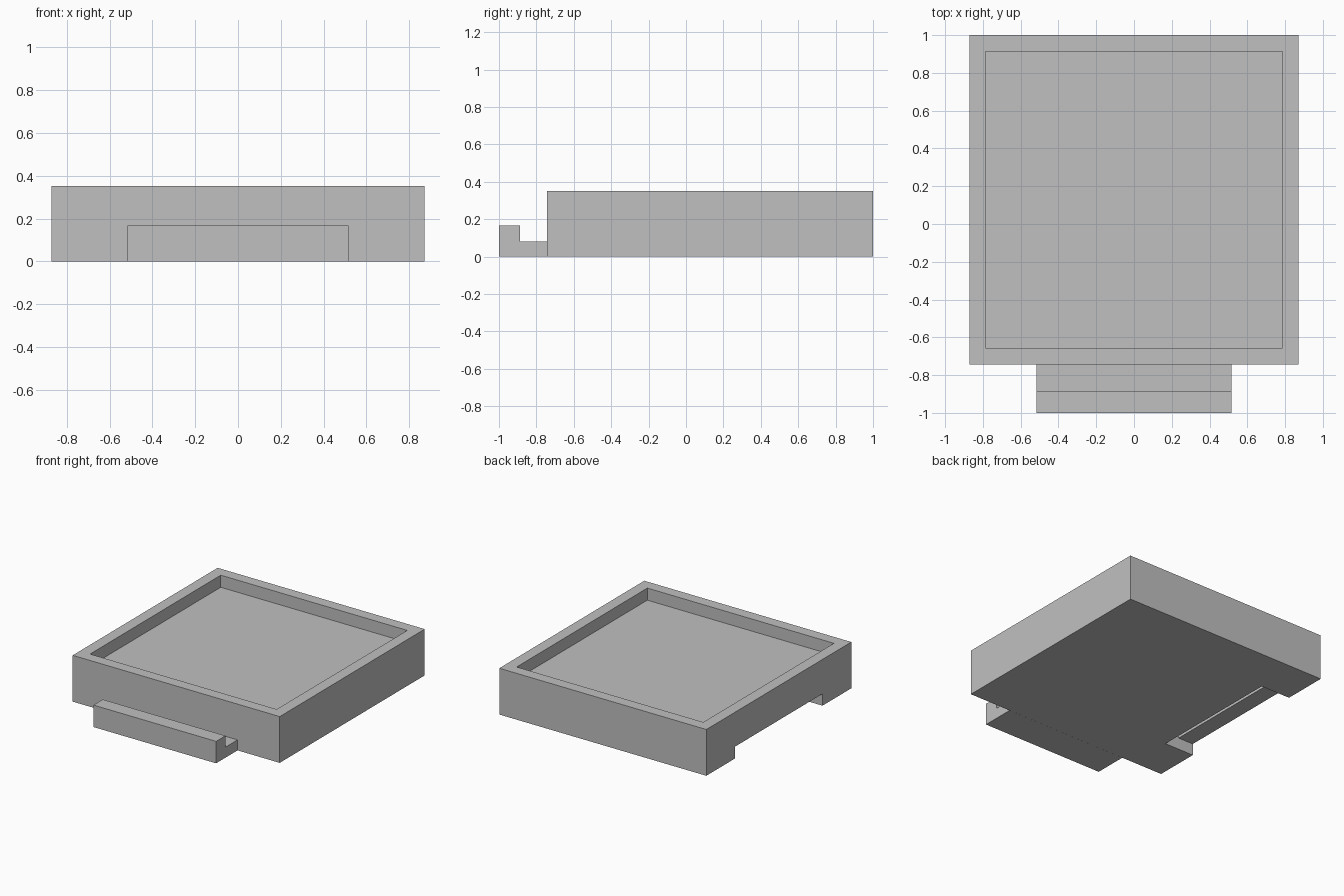
import bpy
import bmesh

if "Cube" in bpy.data.objects:
    bpy.data.objects.remove(bpy.data.objects["Cube"], do_unlink=True)

grey = bpy.data.materials.new("plain grey")
grey.use_nodes = True
colour = (0.53, 0.53, 0.53, 1)
grey.diffuse_color = colour
grey.node_tree.nodes["Principled BSDF"].inputs["Base Color"].default_value = colour

HALF = 0.871            # half width of the square tile
FRONT, BACK = -0.743, 1.0
MID = (FRONT + BACK) / 2
HEIGHT = 0.352


def extrude_profile(name, points, vector):
    """Closed prism: a polygon pushed along a vector."""
    bm = bmesh.new()
    face = bm.faces.new([bm.verts.new(p) for p in points])
    top = bmesh.ops.extrude_face_region(bm, geom=[face])["geom"]
    bmesh.ops.translate(bm, vec=vector,
                        verts=[v for v in top if isinstance(v, bmesh.types.BMVert)])
    bmesh.ops.recalc_face_normals(bm, faces=bm.faces)
    mesh = bpy.data.meshes.new(name)
    bm.to_mesh(mesh)
    bm.free()
    obj = bpy.data.objects.new(name, mesh)
    bpy.context.collection.objects.link(obj)
    mesh.materials.append(grey)
    return obj


def square(half, z):
    return [(-half, MID - half, z), (half, MID - half, z),
            (half, MID + half, z), (-half, MID + half, z)]


def cut(target, cutter):
    mod = target.modifiers.new(cutter.name, "BOOLEAN")
    mod.operation = "DIFFERENCE"
    mod.solver = "EXACT"
    mod.object = cutter
    cutter.hide_render = True
    cutter.hide_viewport = True
    cutter.display_type = "WIRE"


# Square tile body
body = extrude_profile("tile_body", square(HALF, 0), (0, 0, HEIGHT))

# Shallow tray in the top
tray = extrude_profile("tray_cutter", square(0.785, 0.26), (0, 0, 0.2))
cut(body, tray)

# Hook-shaped slot under the right-hand-side edge at -x
lip, depth = -HALF + 0.13, -HALF + 0.25
slot_profile = [(-1, -0.1), (depth, -0.1), (depth, 0.18),
                (lip, 0.18), (lip, 0.09), (-1, 0.09)]
slot_half = 0.525
slot = extrude_profile("slot_cutter",
                       [(x, MID - slot_half, z) for x, z in slot_profile],
                       (0, 2 * slot_half, 0))
cut(body, slot)

# Hooked connector tab on the front
tab_half = 0.516
tab_profile = [(FRONT, 0), (-1, 0), (-1, 0.167),
               (-0.888, 0.167), (-0.888, 0.08), (FRONT, 0.08)]
extrude_profile("connector_tab",
                [(-tab_half, y, z) for y, z in tab_profile],
                (2 * tab_half, 0, 0))
